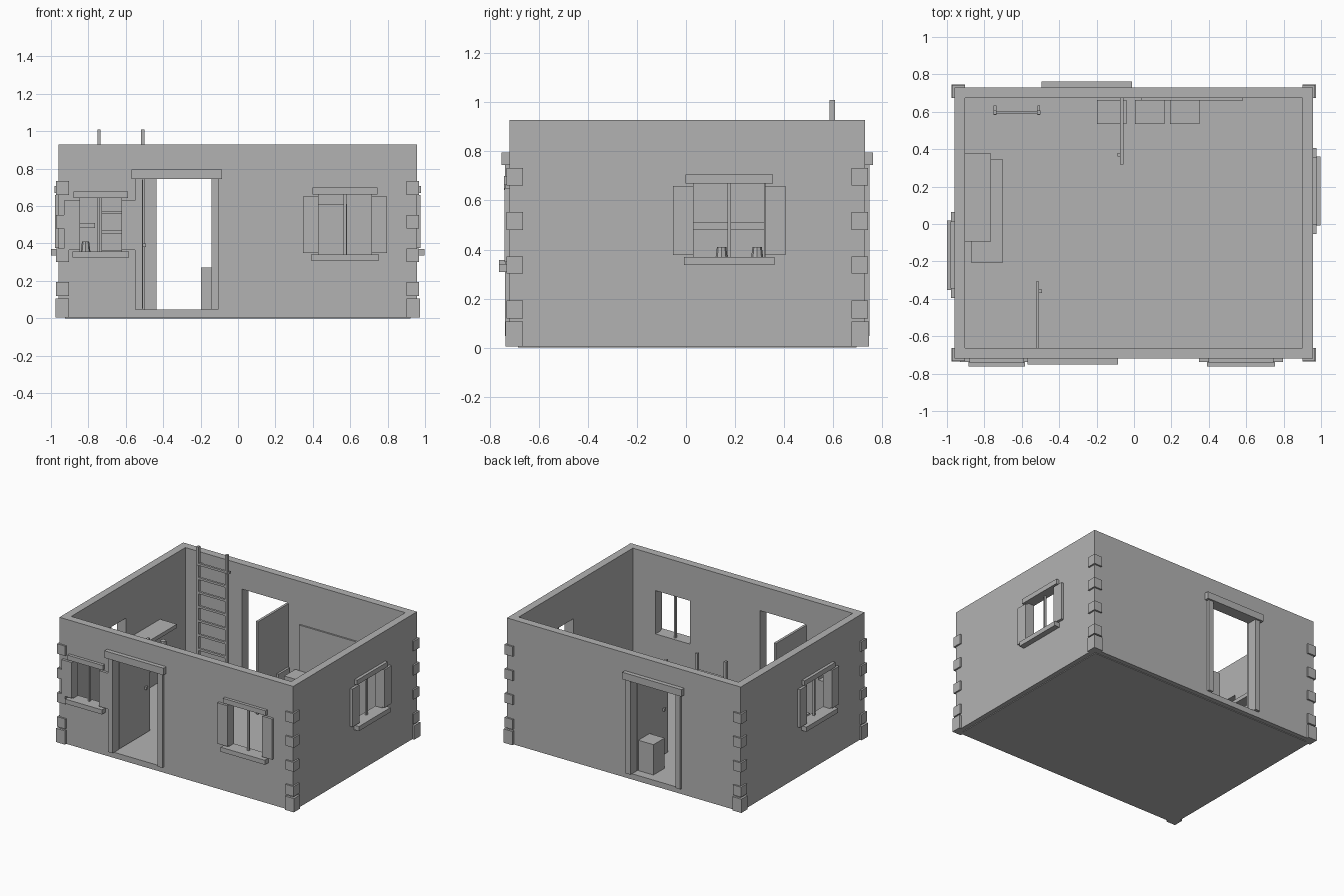
import bpy
import bmesh
from mathutils import Matrix, Vector

old = bpy.data.objects.get("Cube")
if old:
    bpy.data.objects.remove(old, do_unlink=True)

stone = bpy.data.materials.new("plain_grey")
stone.use_nodes = True
GREY = (0.45, 0.45, 0.45, 1)
stone.diffuse_color = GREY
stone.node_tree.nodes["Principled BSDF"].inputs["Base Color"].default_value = GREY

# Outer and inner faces of the walls, floor height and wall height
X0, X1, Y0, Y1 = -0.96, 0.957, -0.72, 0.73
WALL, FLOOR, TOP = 0.057, 0.047, 0.928


def finish(name, bm):
    mesh = bpy.data.meshes.new(name)
    bm.to_mesh(mesh)
    bm.free()
    mesh.materials.append(stone)
    ob = bpy.data.objects.new(name, mesh)
    bpy.context.collection.objects.link(ob)
    return ob


def box(name, a, b):
    """Box between two opposite corners."""
    a, b = Vector(a), Vector(b)
    lo = Vector(map(min, a, b))
    hi = Vector(map(max, a, b))
    bm = bmesh.new()
    mat = Matrix.Translation((lo + hi) / 2) @ Matrix.Diagonal((*(hi - lo), 1))
    bmesh.ops.create_cube(bm, size=1, matrix=mat)
    return finish(name, bm)


def on_wall(side, u, d, z):
    """Point at u along a wall, d outward from its outer face."""
    return {"front": (u, Y0 - d, z), "back": (u, Y1 + d, z),
            "left": (X0 - d, u, z), "right": (X1 + d, u, z)}[side]


def wall_box(name, side, u0, u1, z0, z1, d0, d1):
    return box(name, on_wall(side, u0, d0, z0), on_wall(side, u1, d1, z1))


def cut(target, cutter):
    cutter.hide_render = True
    mod = target.modifiers.new("cut", "BOOLEAN")
    mod.operation = "DIFFERENCE"
    mod.solver = "EXACT"
    mod.object = cutter
    bpy.context.view_layer.objects.active = target
    bpy.ops.object.modifier_apply(modifier=mod.name)
    bpy.data.objects.remove(cutter, do_unlink=True)


# Base slab and wall ring
box("floor_base", (X0, Y0, 0.005), (X1, Y1, FLOOR))
box("foundation", (X0 + 0.035, Y0 + 0.035, 0), (X1 - 0.035, Y1 - 0.035, 0.006))
walls = box("walls", (X0, Y0, FLOOR), (X1, Y1, TOP))
cut(walls, box("room_cutter", (X0 + WALL, Y0 + WALL, -0.1),
               (X1 - WALL, Y1 - WALL, 1.1)))


def opening(side, u0, u1, z0, z1):
    cut(walls, wall_box("opening_cutter", side, u0, u1, z0, z1, -0.1, 0.05))


def window(side, u0, u1, z0, z1, shutter=0.083):
    opening(side, u0, u1, z0, z1)
    mid = (u0 + u1) / 2
    name = side + "_window_"
    wall_box(name + "lintel", side, u0 - 0.033, u1 + 0.033, z1, z1 + 0.036, -0.01, 0.022)
    wall_box(name + "sill", side, u0 - 0.039, u1 + 0.039, z0 - 0.034, z0, -WALL, 0.041)
    wall_box(name + "mullion", side, mid - 0.007, mid + 0.007, z0, z1, -0.035, -0.02)
    for a, b in ((u0 - shutter, u0), (u1, u1 + shutter)):
        wall_box(name + "shutter", side, a, b, z0 + 0.007, z1 - 0.012, 0, 0.019)


window("front", 0.43, 0.714, 0.342, 0.663)
window("front", -0.846, -0.622, 0.358, 0.642)
window("right", 0.03, 0.322, 0.37, 0.67)
window("left", -0.313, -0.02, 0.37, 0.67)


def doorway(side, u0, u1, hinge, inward):
    """Doorway with frame and a leaf standing open into the room."""
    head = 0.744
    opening(side, u0, u1, FLOOR, head)
    name = side + "_door_"
    wall_box(name + "lintel", side, u0 - 0.058, u1 + 0.058, head, 0.796, -0.01, 0.031)
    for a, b in ((u0 - 0.039, u0), (u1, u1 + 0.039)):
        wall_box(name + "post", side, a, b, FLOOR, head, -0.01, 0.018)
    wall_box(name + "leaf", side, hinge - 0.009, hinge + 0.009,
             FLOOR + 0.005, head - 0.005, -WALL, -0.413)
    knob = hinge + inward * 0.009
    wall_box(name + "handle", side, knob, knob + inward * 0.014, 0.38, 0.4, -0.35, -0.37)


doorway("front", -0.511, -0.143, -0.516, 1)
doorway("back", -0.437, -0.068, -0.066, -1)

# Corner stones, the lowest one bigger
for side_x, x in ((-1, X0), (1, X1)):
    for side_y, y in ((-1, Y0), (1, Y1)):
        for z0, z1, out in ((0.005, 0.107, 0.016), (0.119, 0.193, 0.012),
                            (0.302, 0.372, 0.012), (0.48, 0.553, 0.012),
                            (0.66, 0.733, 0.012)):
            box("corner_stone", (x + side_x * out, y + side_y * out, z0),
                (x - side_x * 0.056, y - side_y * 0.056, z1))

# Ladder against the back wall
LEFT, RIGHT = -0.743, -0.509
for x in (LEFT, RIGHT):
    box("ladder_rail", (x - 0.009, 0.585, FLOOR), (x + 0.009, 0.607, 1.01))
    box("ladder_hook", (x - 0.007, 0.582, 0.86), (x + 0.007, 0.634, 0.875))
for i in range(8):
    z = 0.145 + 0.105 * i
    box("ladder_rung", (LEFT, 0.588, z - 0.008), (RIGHT, 0.604, z + 0.008))

# Storage boxes and wall panel along the back wall
INNER_Y = Y1 - WALL
for x in (-0.198, 0.005, 0.193):
    box("storage_box", (x, 0.534, FLOOR), (x + 0.157, 0.664, 0.272))
box("wall_panel", (0.037, INNER_Y - 0.012, FLOOR), (0.583, INNER_Y, 0.61))

# Table, wall shelf and cups at the left wall
box("table_top", (-0.872, -0.206, 0.325), (-0.7, 0.345, 0.355))
for x in (-0.86, -0.735):
    for y in (-0.19, 0.305):
        box("table_leg", (x, y, FLOOR), (x + 0.024, y + 0.024, 0.325))
box("wall_shelf", (X0 + WALL, -0.094, 0.482), (-0.765, 0.377, 0.51))
for y in (0.145, 0.29):
    bm = bmesh.new()
    bmesh.ops.create_cone(bm, cap_ends=True, segments=8, radius1=0.026,
                          radius2=0.019, depth=0.055,
                          matrix=Matrix.Translation((-0.815, y, 0.3825)))
    finish("cup", bm)
